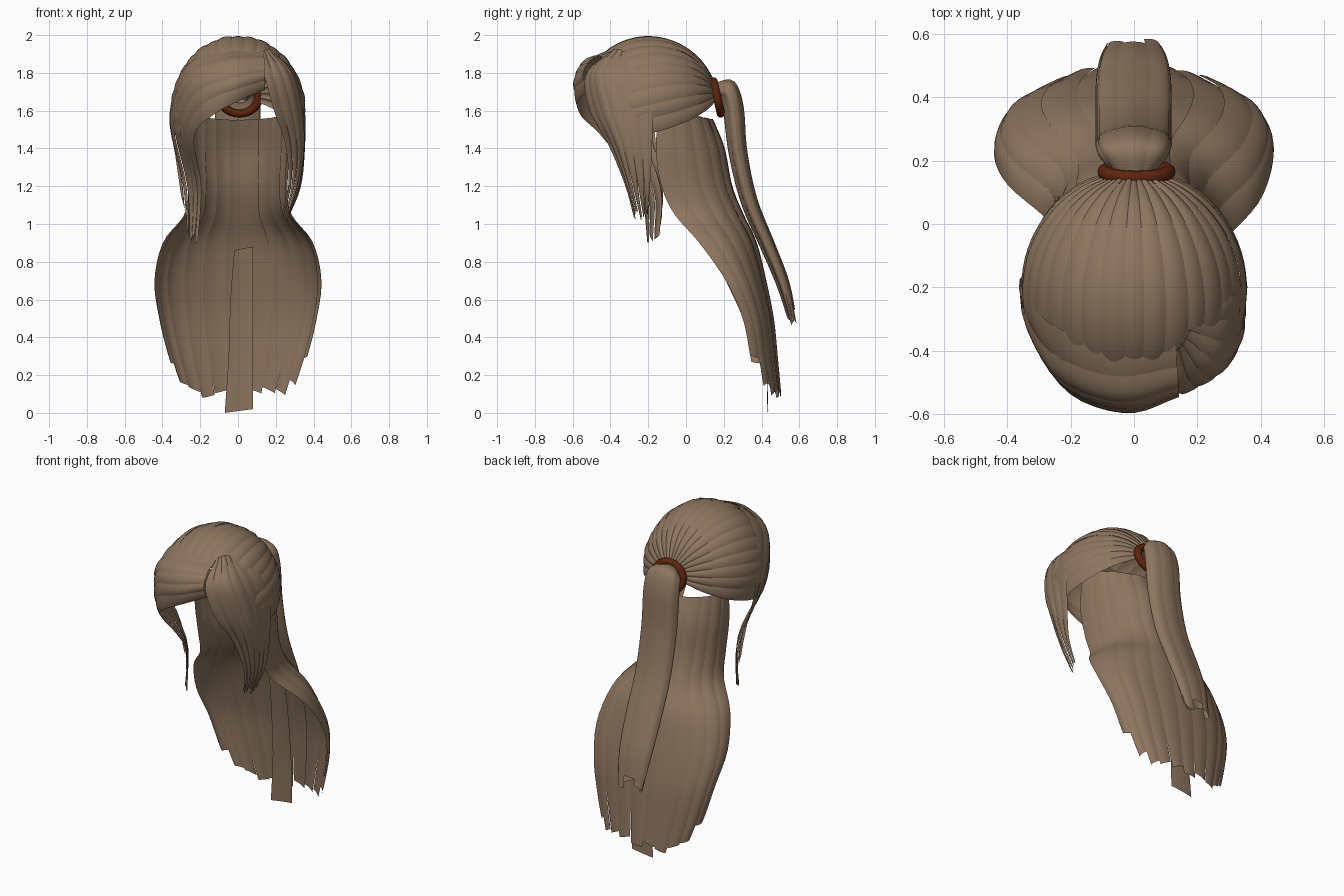
import bpy, math, random
from mathutils import Vector

random.seed(4)
if "Cube" in bpy.data.objects:
    bpy.data.objects.remove(bpy.data.objects["Cube"])


def material(name, rgb):
    mat = bpy.data.materials.new(name)
    mat.use_nodes = True
    mat.diffuse_color = (*rgb, 1)
    mat.node_tree.nodes["Principled BSDF"].inputs["Base Color"].default_value = (*rgb, 1)
    return mat


HAIR = material("ash brown hair", (0.27, 0.18, 0.115))
BAND = material("dark red band", (0.11, 0.018, 0.004))


def spline(pts, t):
    """Catmull-Rom point at t (0..1) along pts."""
    last = len(pts) - 1
    x = min(max(t, 0), 1) * last
    i = min(int(x), last - 1)
    f = x - i
    b, c = pts[i], pts[i + 1]
    a = pts[i - 1] if i else b * 2 - c
    d = pts[i + 2] if i + 2 <= last else c * 2 - b
    return b + (c - a) * (f / 2) + (a * 2 - b * 5 + c * 4 - d) * (f * f / 2) \
        + (b * 3 - a - c * 3 + d) * (f ** 3 / 2)


def finish(obj, mat):
    obj.data.materials.append(mat)
    bpy.ops.object.select_all(action="DESELECT")
    obj.select_set(True)
    bpy.context.view_layer.objects.active = obj
    bpy.ops.object.shade_smooth_by_angle(angle=math.radians(40))


def strands(name, guides, count, bulge=0.005, jag=0.05, taper=0.0, end=lambda u: 1, rows=22):
    """Ribbons of hair laid side by side over the surface through the guide curves."""
    guides = [[Vector(p) for p in g] for g in guides]
    across = 6
    verts, faces = [], []

    def surface(u, v):
        return spline([spline(g, v) for g in guides], u)

    for k in range(count):
        mid = (k + 0.5) / count
        stop = end(mid) - random.uniform(0, jag)
        slant = random.uniform(-jag, jag) / 3
        lift = random.uniform(0, bulge)
        base = len(verts)
        for r in range(rows + 1):
            for c in range(across + 1):
                s = 2 * c / across - 1
                v = min(1, (stop + slant * s) * r / rows)
                half = 0.55 / count * (1 - taper * v ** 5)
                u = min(max(mid + s * half, 0), 1)
                e = 0.01
                du = surface(min(u + e, 1), v) - surface(max(u - e, 0), v)
                dv = surface(u, min(v + e, 1)) - surface(u, max(v - e, 0))
                n = du.cross(dv).normalized()
                verts.append(surface(u, v) + n * (bulge * (1 - s * s) + lift))
        w = across + 1
        for r in range(rows):
            for c in range(across):
                i = base + r * w + c
                faces.append((i, i + 1, i + 1 + w, i + w))
    mesh = bpy.data.meshes.new(name)
    mesh.from_pydata(verts, [], faces)
    obj = bpy.data.objects.new(name, mesh)
    bpy.context.collection.objects.link(obj)
    finish(obj, HAIR)


# Crown: strands radiating from the band over an egg-shaped head
TILT = math.radians(13)
pole = Vector((0, math.cos(TILT), math.sin(TILT)))
up = Vector((0, -math.sin(TILT), math.cos(TILT)))
side = Vector((1, 0, 0))


def crown_guide(phi, steps=9):
    pts = []
    for i in range(steps):
        theta = math.radians(13 + 109 * i / (steps - 1))
        d = pole * math.cos(theta) + (up * math.cos(phi) + side * math.sin(phi)) * math.sin(theta)
        pts.append((0.35 * d.x, -0.2 + 0.37 * d.y, 1.6 + 0.388 * d.z))
    return pts


strands("crown_hair", [crown_guide(math.radians(a)) for a in range(108, -109, -24)],
        19, bulge=0.006, jag=0.04)

# Long back curtain: height, half width, front y, back y, setback of the right edge, dip at the middle
sections = [
    (1.60, 0.27, -0.14, 0.14, 0.10, 0.05), (1.40, 0.27, -0.16, 0.20, 0.11, 0),
    (1.20, 0.26, -0.13, 0.24, 0.10, 0), (1.05, 0.28, -0.06, 0.30, 0.08, 0),
    (0.90, 0.395, 0.07, 0.37, 0.05, 0), (0.70, 0.44, 0.21, 0.42, 0, 0),
    (0.50, 0.415, 0.30, 0.46, 0, 0), (0.30, 0.365, 0.34, 0.48, 0, 0),
    (0.08, 0.29, 0.38, 0.50, 0, 0)]


def curtain_guide(a):
    s, c = math.sin(a), math.cos(a)
    pts = []
    for z, w, front, back, setback, dip in sections:
        front += setback * max(0, -s)
        pts.append((w * s, front + (back - front) * c ** 0.9, z - dip * c))
    return pts


strands("back_curtain", [curtain_guide(math.radians(a)) for a in range(-90, 91, 15)],
        11, jag=0.03, taper=0.12, end=lambda u: 1 - 0.16 * abs(2 * u - 1) ** 5, rows=30)

# Loose strip hanging inside the curtain
strands("inner_strip",
        [[(-0.02, 0.34, 0.86), (-0.04, 0.39, 0.6), (-0.05, 0.42, 0.3), (-0.07, 0.43, 0)],
         [(0.08, 0.34, 0.88), (0.08, 0.39, 0.6), (0.08, 0.42, 0.3), (0.08, 0.43, 0.02)]],
        1, bulge=0.004, jag=0)

# Ponytail: centre y, z, half width, half thickness
tail = [(0.15, 1.69, 0.05, 0.05), (0.215, 1.71, 0.10, 0.055), (0.25, 1.62, 0.115, 0.05),
        (0.275, 1.38, 0.115, 0.045), (0.335, 1.12, 0.115, 0.04), (0.435, 0.88, 0.115, 0.035),
        (0.515, 0.68, 0.105, 0.03), (0.57, 0.47, 0.08, 0.015)]


def tail_guide(a):
    pts = []
    for i, (y, z, w, t) in enumerate(tail):
        p, q = tail[max(i - 1, 0)], tail[min(i + 1, len(tail) - 1)]
        along = Vector((0, q[0] - p[0], q[1] - p[1])).normalized()
        out = Vector((0, -along.z, along.y))
        pts.append(Vector((w * math.sin(a), y, z)) + out * t * math.cos(a))
    return pts


strands("ponytail", [tail_guide(math.radians(a)) for a in range(-180, 181, 30)],
        7, bulge=0.004, jag=0.05, rows=30)

# Swept fringe running from the parting round into one long lock
strands("swept_fringe", [
    [(.14, -.51, 1.71), (0, -.57, 1.65), (-.14, -.55, 1.57), (-.23, -.44, 1.46),
     (-.19, -.25, 1.2), (-.21, -.2, .89)],
    [(.14, -.54, 1.79), (-.02, -.59, 1.75), (-.2, -.53, 1.68), (-.29, -.38, 1.5),
     (-.23, -.19, 1.2), (-.24, -.18, .9)],
    [(.14, -.5, 1.86), (-.05, -.54, 1.85), (-.25, -.46, 1.77), (-.345, -.27, 1.55),
     (-.28, -.13, 1.22), (-.26, -.13, .94)],
    [(.13, -.37, 1.92), (-.08, -.38, 1.92), (-.27, -.31, 1.84), (-.36, -.19, 1.6),
     (-.33, -.15, 1.35), (-.3, -.12, 1.14)]],
    5, jag=0.05, taper=0.3)

# Side lock on the other side of the parting
strands("side_lock", [
    [(.2, -.28, 1.9), (.318, -.22, 1.78), (.352, -.18, 1.6), (.35, -.18, 1.4),
     (.33, -.19, 1.2), (.27, -.2, 1.05)],
    [(.16, -.36, 1.92), (.265, -.44, 1.8), (.32, -.4, 1.6), (.335, -.33, 1.4),
     (.31, -.28, 1.2), (.25, -.24, 1.02)],
    [(.13, -.4, 1.91), (.14, -.53, 1.79), (.19, -.51, 1.6), (.25, -.41, 1.42),
     (.265, -.32, 1.2), (.22, -.27, 1.01)]],
    6, jag=0.06, taper=0.45)

# Hair band
bpy.ops.mesh.primitive_torus_add(
    major_radius=0.095, minor_radius=0.023, major_segments=32, minor_segments=10,
    location=(0.008, 0.165, 1.67), rotation=(math.radians(-90) + TILT, 0, 0))
band = bpy.context.object
band.name = "hair_band"
band.scale = (1.05, 0.92, 1)
finish(band, BAND)
